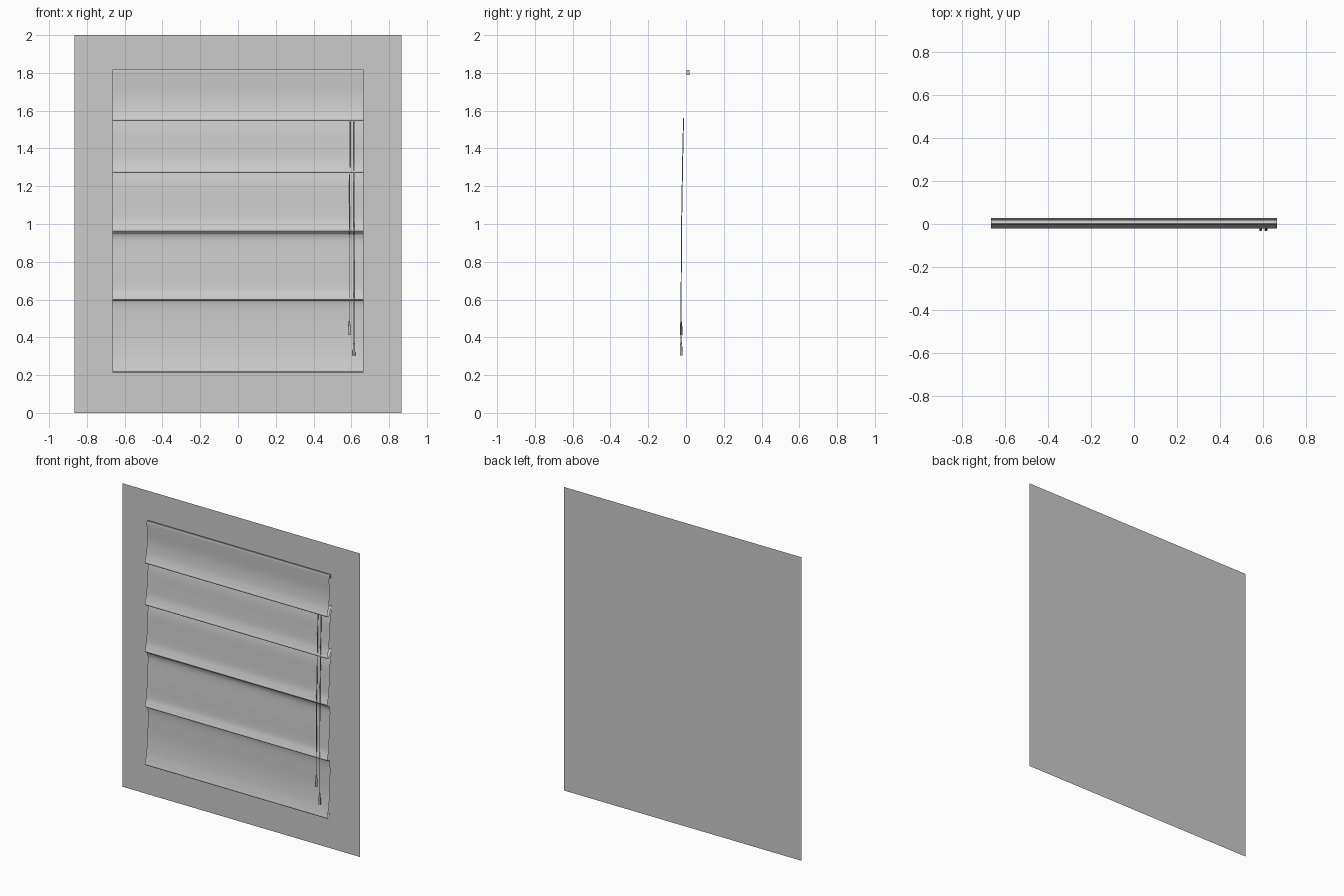
import bpy, bmesh, math
from mathutils import Vector

if "Cube" in bpy.data.objects:
    bpy.data.objects.remove(bpy.data.objects["Cube"])

WALL_Y = 0.033
HALF = 0.665


def mesh_object(name, bm, smooth=True):
    bmesh.ops.recalc_face_normals(bm, faces=bm.faces)
    me = bpy.data.meshes.new(name)
    bm.to_mesh(me)
    bm.free()
    ob = bpy.data.objects.new(name, me)
    bpy.context.collection.objects.link(ob)
    for p in me.polygons:
        p.use_smooth = smooth
    return ob


def catmull(pts, steps=6):
    out = []
    ext = [pts[0]] + pts + [pts[-1]]
    for i in range(1, len(ext) - 2):
        a, b, c, d = (Vector(q) for q in ext[i - 1:i + 3])
        for k in range(steps):
            t = k / steps
            out.append(0.5 * (2 * b + (c - a) * t + (2 * a - 5 * b + 4 * c - d) * t * t
                              + (3 * b - a - 3 * c + d) * t ** 3))
    out.append(Vector(pts[-1]))
    return out


def extrude_profile(name, pts, half):
    bm = bmesh.new()
    rows = [[bm.verts.new((x, p[0], p[1])) for p in pts] for x in (-half, half)]
    for i in range(len(pts) - 1):
        bm.faces.new((rows[0][i], rows[0][i + 1], rows[1][i + 1], rows[1][i]))
    return mesh_object(name, bm)


# Wall panel: a single flat sheet
bm = bmesh.new()
bm.faces.new([bm.verts.new((x, WALL_Y, z)) for x, z in
              ((-.865, 0), (.865, 0), (.865, 2), (-.865, 2))])
mesh_object("wall_panel", bm, False)

# Fabric: one continuous sheet; each panel swells forward, then tucks under its fold
folds = [(1.545, 0.05), (1.27, 0.04), (0.96, 0.0), (0.597, 0.012)]  # bottom height, tuck height
profile = [(0.016, 1.812), (0.006, 1.817), (-0.001, 1.812), (0.0, 1.77)]
top = 1.77
for z, tuck in folds:
    profile += [(0.003, (top + z) / 2 + 0.03), (-0.004, z + 0.07), (-0.015, z + 0.027),
                (-0.021, z + 0.010), (-0.019, z + 0.002), (-0.012, z)]
    if tuck > 0.02:
        profile += [(0.004, z + 0.012), (0.020, z + tuck), (0.027, z + tuck + 0.006),
                    (0.026, z + tuck - 0.010), (0.010, z - 0.05)]
    else:
        profile += [(-0.004, z - 0.007 + tuck / 2), (0.006, z - 0.020 + tuck), (0.011, z - 0.06)]
    top = z - 0.05
z = 0.215
profile += [(0.008, 0.40), (-0.002, z + 0.09), (-0.014, z + 0.03), (-0.019, z + 0.010),
            (-0.017, z + 0.002), (-0.010, z), (0.0, z + 0.006), (0.006, z + 0.03)]
extrude_profile("blind_fabric", catmull(profile), HALF)

# Head rail behind the top edge
bpy.ops.mesh.primitive_cube_add(size=1, location=(0, 0.010, 1.802))
rail = bpy.context.object
rail.name = "head_rail"
rail.scale = (2 * HALF, 0.017, 0.026)
bpy.ops.object.transform_apply(location=False, rotation=False, scale=True)
bev = rail.modifiers.new("bevel", "BEVEL")
bev.width = 0.003
bev.segments = 2


def cord(name, x_top, x_low, z_low):
    cu = bpy.data.curves.new(name, "CURVE")
    cu.dimensions = "3D"
    cu.bevel_depth = 0.0025
    cu.bevel_resolution = 2
    cu.use_fill_caps = True
    sp = cu.splines.new("POLY")
    pts = [(x_top, -0.013, 1.56), (x_top, -0.018, 1.33),
           (x_low, -0.0245, 0.93), (x_low, -0.026, z_low)]
    sp.points.add(len(pts) - 1)
    for p, co in zip(sp.points, pts):
        p.co = (*co, 1)
    ob = bpy.data.objects.new(name, cu)
    bpy.context.collection.objects.link(ob)


def pull(name, x, z0, z1):
    # Turned pull: narrow neck, slightly flared body
    prof = [(0.0, z0), (0.0065, z0), (0.007, z0 + 0.004), (0.006, z1 - 0.02),
            (0.004, z1 - 0.008), (0.003, z1), (0.0, z1)]
    bm = bmesh.new()
    vs = [bm.verts.new((r, 0, z)) for r, z in prof]
    es = [bm.edges.new((a, b)) for a, b in zip(vs, vs[1:])]
    bmesh.ops.spin(bm, geom=vs + es, cent=(0, 0, 0), axis=(0, 0, 1),
                   angle=math.tau, steps=16)
    bmesh.ops.remove_doubles(bm, verts=bm.verts, dist=1e-5)
    ob = mesh_object(name, bm)
    ob.location = (x, -0.026, 0)
    bpy.context.view_layer.objects.active = ob
    bpy.ops.object.select_all(action="DESELECT")
    ob.select_set(True)
    bpy.ops.object.shade_smooth_by_angle()


# Two pull cords with their pulls
for side, xt, x, z0, z1 in (("left", .592, .589, .412, .487), ("right", .615, .614, .303, .378)):
    cord("cord_" + side, xt, x, z1 - 0.005)
    pull("cord_pull_" + side, x, z0, z1)
